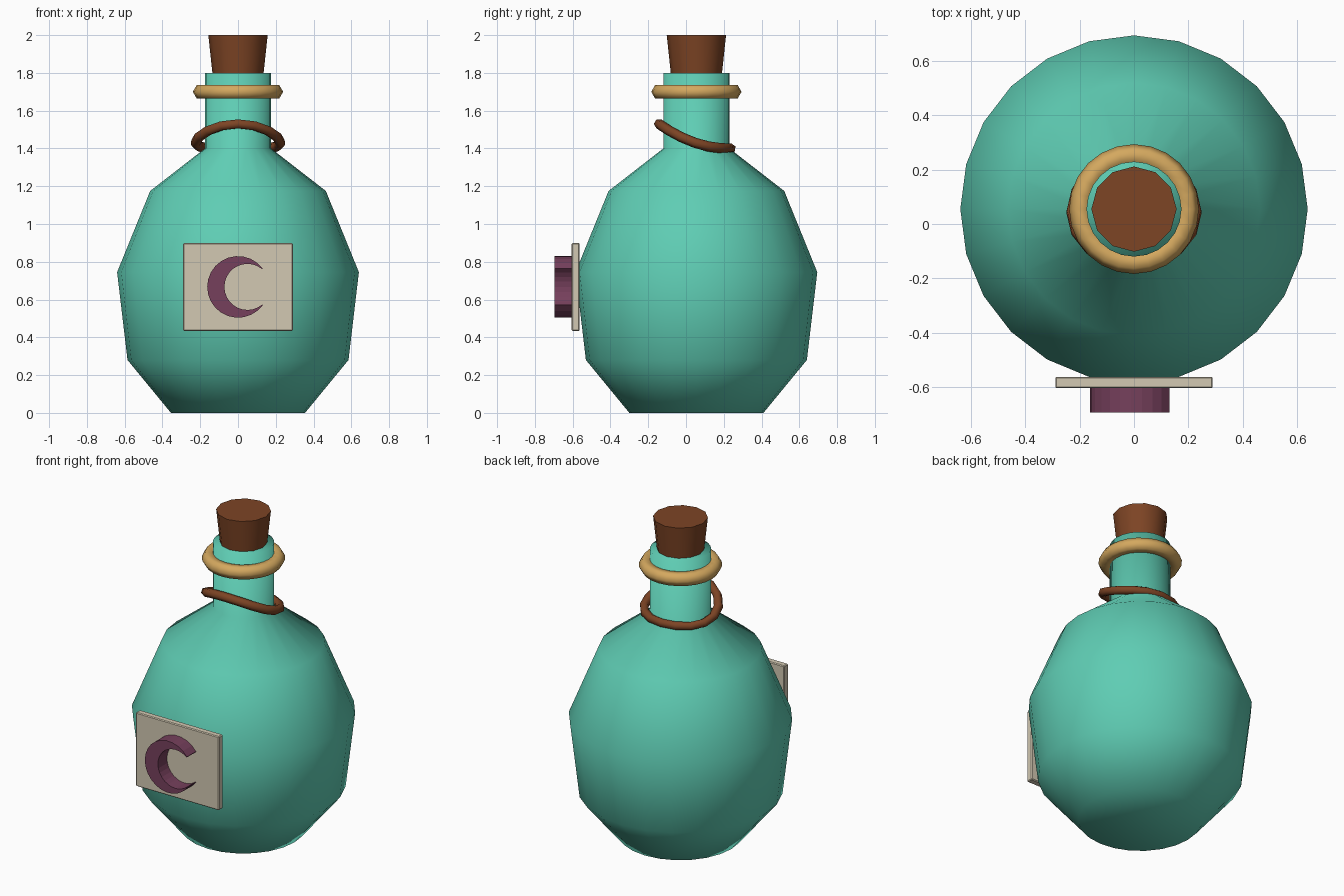
import bpy, bmesh, math
from math import sin, cos, pi, radians

cube = bpy.data.objects.get("Cube")
if cube:
    bpy.data.objects.remove(cube)

AXIS_Y = 0.055  # the bottle stands slightly behind centre, the label in front


def material(name, r, g, b):
    m = bpy.data.materials.new(name)
    m.use_nodes = True
    m.diffuse_color = (r, g, b, 1)
    m.node_tree.nodes["Principled BSDF"].inputs["Base Color"].default_value = (r, g, b, 1)
    return m


GLASS = material("teal glass", 0.114, 0.61, 0.456)
BROWN = material("cork brown", 0.205, 0.058, 0.018)
GOLD = material("gold", 0.658, 0.392, 0.114)
PAPER = material("parchment", 0.645, 0.578, 0.445)
PURPLE = material("purple", 0.181, 0.051, 0.107)


def add_mesh(name, bm, mat, angle=None):
    """Turn a bmesh into a named object, smoothed below the given angle."""
    bmesh.ops.recalc_face_normals(bm, faces=bm.faces)
    me = bpy.data.meshes.new(name)
    bm.to_mesh(me)
    bm.free()
    return finish(bpy.data.objects.new(name, me), mat, angle, True)


def finish(ob, mat, angle=None, link=False):
    if link:
        bpy.context.collection.objects.link(ob)
    ob.data.materials.append(mat)
    bpy.ops.object.select_all(action='DESELECT')
    ob.select_set(True)
    bpy.context.view_layer.objects.active = ob
    if angle:
        bpy.ops.object.shade_smooth_by_angle(angle=radians(angle))
    return ob


def lathe(name, profile, sides, mat, angle):
    """Closed solid of revolution from (radius, height) pairs."""
    bm = bmesh.new()
    rings = [[bm.verts.new((r * cos(2 * pi * i / sides), AXIS_Y + r * sin(2 * pi * i / sides), z))
              for i in range(sides)] for r, z in profile]
    for low, high in zip(rings, rings[1:]):
        for i in range(sides):
            j = (i + 1) % sides
            bm.faces.new((low[i], low[j], high[j], high[i]))
    bm.faces.new(rings[0])
    bm.faces.new(rings[-1])
    return add_mesh(name, bm, mat, angle)


# Bottle with its neck, and the cork pushed into it
lathe("bottle", [(0.355, 0), (0.585, 0.28), (0.64, 0.745), (0.465, 1.175),
                 (0.175, 1.4), (0.175, 1.8)], 24, GLASS, 95)
lathe("cork", [(0.125, 1.7), (0.157, 2.0)], 12, BROWN, 40)

# Collar ring around the neck
bpy.ops.mesh.primitive_torus_add(major_segments=24, minor_segments=6, major_radius=0.197,
                                 minor_radius=0.042, location=(0, AXIS_Y, 1.7))
collar = bpy.context.object
collar.name = "neck_ring"
finish(collar, GOLD, 65)

# Cord hanging around the neck, high in front and resting on the shoulder behind
curve = bpy.data.curves.new("cord", 'CURVE')
curve.dimensions = '3D'
curve.bevel_depth = 0.027
curve.bevel_resolution = 1
path = curve.splines.new('POLY')
STEPS = 16
path.points.add(STEPS - 1)
for i, p in enumerate(path.points):
    a = 2 * pi * i / STEPS
    f = cos(a)
    p.co = (0.225 * sin(a), 0.047 - 0.19 * f, 1.43 + 0.065 * f + 0.035 * f * f, 1)
path.use_cyclic_u = True
cord = finish(bpy.data.objects.new("cord", curve), BROWN, None, True)
bpy.ops.object.convert(target='MESH')
bpy.ops.object.shade_smooth_by_angle(angle=radians(65))

# Label plate with slightly softened edges
bm = bmesh.new()
bmesh.ops.create_cube(bm, size=1)
for v in bm.verts:
    v.co = (v.co.x * 0.58, -0.584 + v.co.y * 0.042, 0.667 + v.co.z * 0.465)
bmesh.ops.bevel(bm, geom=bm.edges[:], offset=0.005, segments=1, affect='EDGES')
add_mesh("label", bm, PAPER)


# Raised crescent: outer arc out, inner arc back
def arc(cx, r, start, end, n):
    return [(cx + r * cos(start + (end - start) * i / n), 0.667 + r * sin(start + (end - start) * i / n))
            for i in range(n + 1)]


tip_out, tip_in = radians(37), radians(50)
outer = arc(0, 0.163, tip_out, 2 * pi - tip_out, 20)
inner = arc(0.05, 0.122, 2 * pi - tip_in, tip_in, 20)[::-1]
bm = bmesh.new()
layers = [[[bm.verts.new((x, y, z)) for x, z in side] for side in (outer, inner)]
          for y in (-0.695, -0.6)]
(fo, fi), (bo, bi) = layers
for i in range(20):
    for a, b in ((fo, fi), (bo, bi), (fo, bo), (fi, bi)):
        bm.faces.new((a[i], a[i + 1], b[i + 1], b[i]))
for k in (0, -1):
    bm.faces.new((fo[k], fi[k], bi[k], bo[k]))
add_mesh("crescent", bm, PURPLE)
